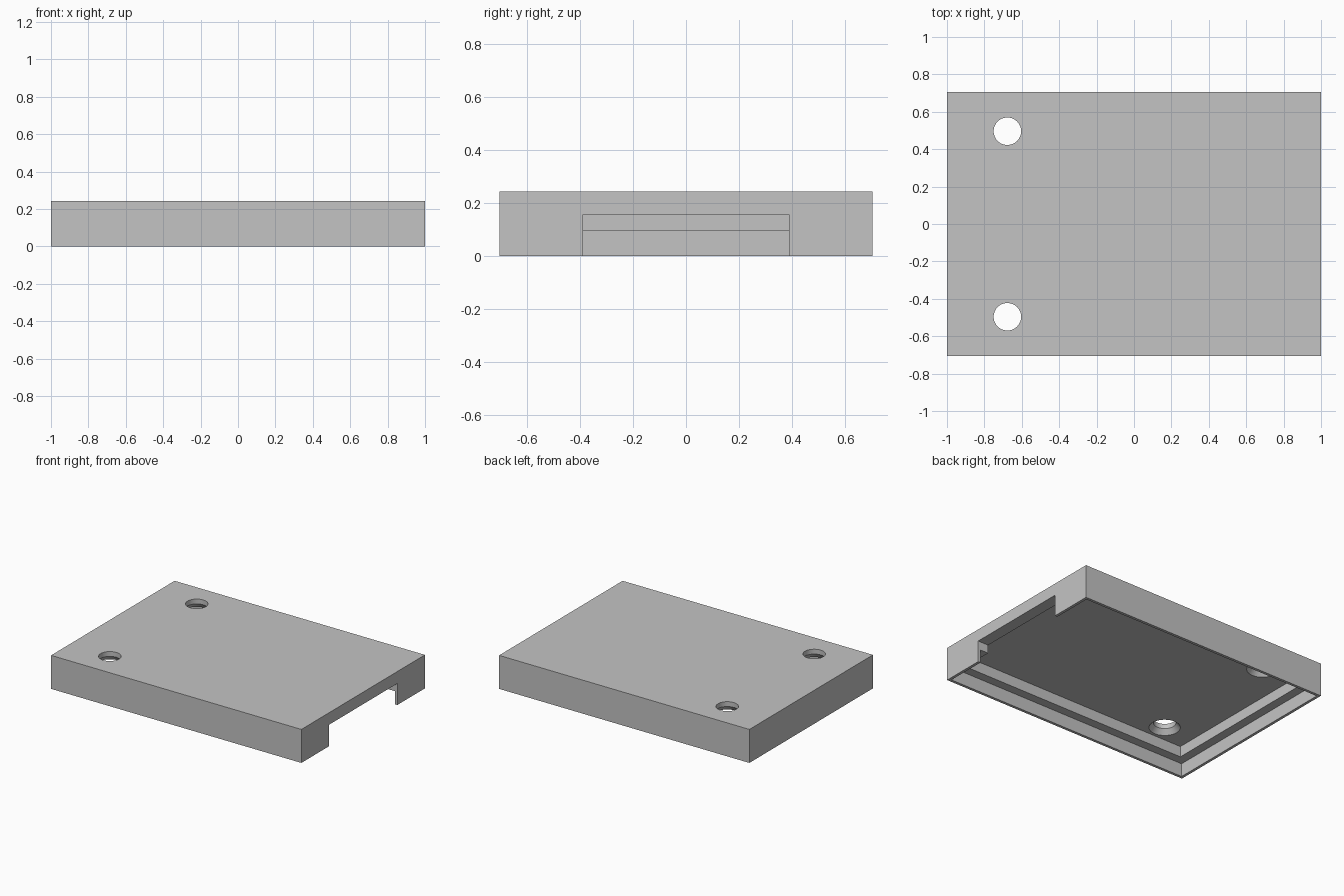
import bpy
import bmesh
import math

cube = bpy.data.objects.get("Cube")
if cube:
    bpy.data.objects.remove(cube, do_unlink=True)

HALF_X, HALF_Y, HEIGHT = 1.0, 0.705, 0.242
LIP, WALL = 0.02, 0.085              # thin lower lip and full wall thickness
LEDGE_Z, CEILING_Z, NOTCH_Z = 0.095, 0.172, 0.155
BELOW = -0.1                         # cutters start under the lid

grey = bpy.data.materials.new("plain_grey")
grey.use_nodes = True
grey.diffuse_color = (0.55, 0.55, 0.55, 1)
grey.node_tree.nodes["Principled BSDF"].inputs["Base Color"].default_value = grey.diffuse_color


def add_object(name, bm):
    bmesh.ops.recalc_face_normals(bm, faces=bm.faces)
    mesh = bpy.data.meshes.new(name)
    bm.to_mesh(mesh)
    bm.free()
    mesh.materials.append(grey)
    obj = bpy.data.objects.new(name, mesh)
    bpy.context.collection.objects.link(obj)
    return obj


def box(name, low, high):
    bm = bmesh.new()
    bmesh.ops.create_cube(bm, size=1)
    for v in bm.verts:
        v.co = [a + (c + 0.5) * (b - a) for a, b, c in zip(low, high, v.co)]
    return add_object(name, bm)


def lathe(name, x, y, profile, sides=48):
    """Closed solid of revolution from (radius, z) points."""
    bm = bmesh.new()
    rings = [[bm.verts.new((x + r * math.cos(math.tau * i / sides),
                            y + r * math.sin(math.tau * i / sides), z))
              for i in range(sides)] for r, z in profile]
    for a, b in zip(rings, rings[1:]):
        for i in range(sides):
            j = (i + 1) % sides
            bm.faces.new((a[i], a[j], b[j], b[i]))
    bm.faces.new(rings[0])
    bm.faces.new(rings[-1])
    return add_object(name, bm)


def inner_box(name, inset, top):
    return box(name, (inset - HALF_X, inset - HALF_Y, BELOW),
               (HALF_X - inset, HALF_Y - inset, top))


# Lid body
lid = box("enclosure_lid", (-HALF_X, -HALF_Y, 0), (HALF_X, HALF_Y, HEIGHT))

# Stepped recess underneath, and the opening in the end wall
cutters = [
    inner_box("lip_recess_cutter", LIP, LEDGE_Z),
    inner_box("cavity_cutter", WALL, CEILING_Z),
    box("notch_cutter", (0.8, -0.39, BELOW), (1.2, 0.39, NOTCH_Z)),
]

# Two screw holes, countersunk from inside
for side in (-1, 1):
    cutters.append(lathe("screw_hole_cutter", -0.677, side * 0.496,
                         [(0.111, 0.162), (0.0735, 0.207), (0.0735, 0.3)]))

bpy.context.view_layer.objects.active = lid
for cutter in cutters:
    cutter.hide_render = True
    mod = lid.modifiers.new("cut", 'BOOLEAN')
    mod.operation = 'DIFFERENCE'
    mod.solver = 'EXACT'
    mod.object = cutter
    bpy.ops.object.modifier_apply(modifier=mod.name)
    bpy.data.objects.remove(cutter, do_unlink=True)

# Smooth hole walls, crisp edges everywhere else
bpy.ops.object.select_all(action='DESELECT')
lid.select_set(True)
bpy.ops.object.shade_smooth_by_angle(angle=math.radians(30))
